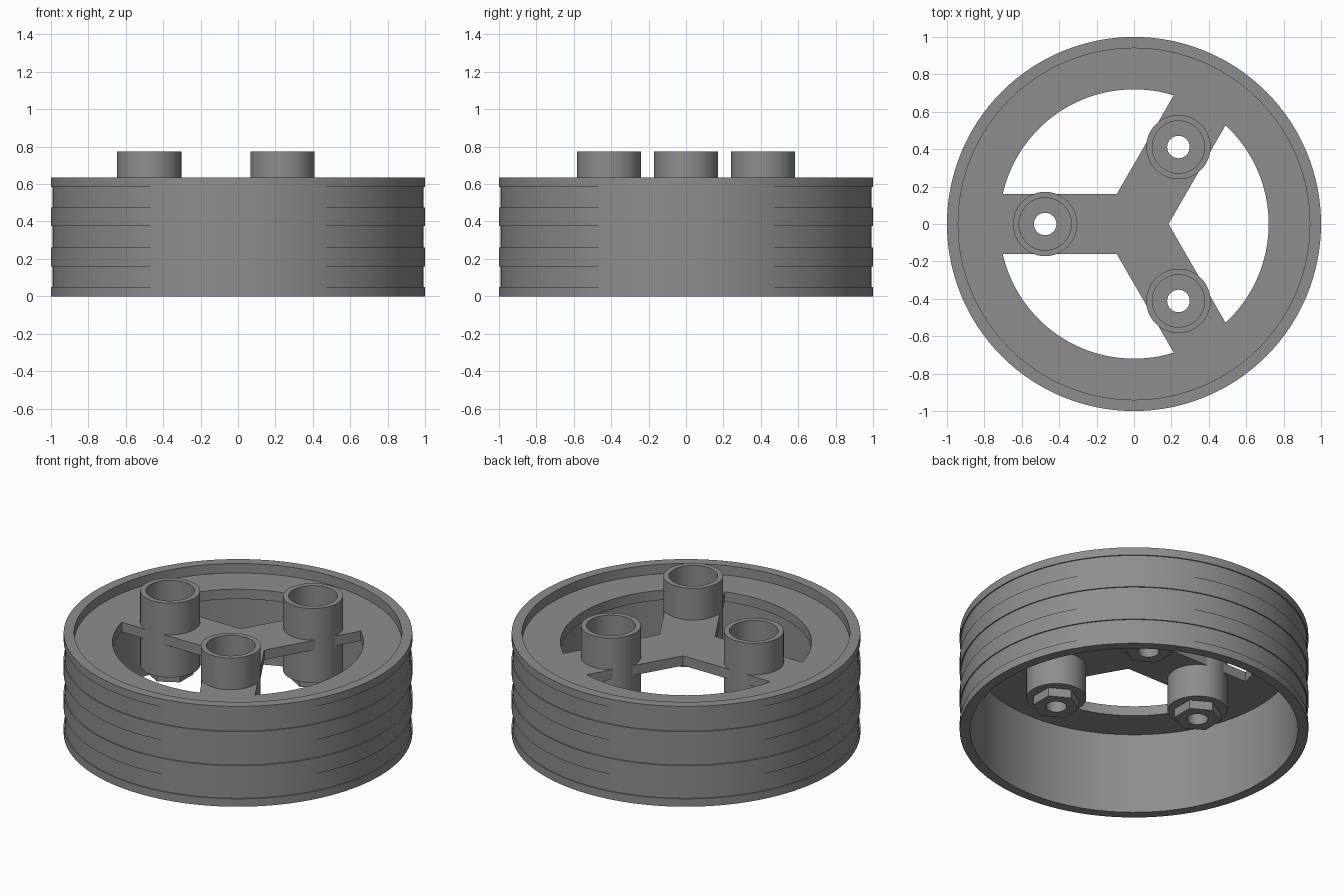
import bpy, bmesh, math
from mathutils import Matrix

if "Cube" in bpy.data.objects:
    bpy.data.objects.remove(bpy.data.objects["Cube"])

grey = bpy.data.materials.new("mid grey")
grey.diffuse_color = (0.27, 0.27, 0.27, 1)
grey.use_nodes = True
grey.node_tree.nodes["Principled BSDF"].inputs["Base Color"].default_value = grey.diffuse_color


def finish(name, bm, smooth=True):
    bmesh.ops.remove_doubles(bm, verts=bm.verts, dist=1e-5)
    bmesh.ops.recalc_face_normals(bm, faces=bm.faces)
    mesh = bpy.data.meshes.new(name)
    bm.to_mesh(mesh)
    bm.free()
    ob = bpy.data.objects.new(name, mesh)
    bpy.context.collection.objects.link(ob)
    mesh.materials.append(grey)
    if smooth:
        shade(ob)
    return ob


def shade(ob):
    bpy.ops.object.select_all(action='DESELECT')
    ob.select_set(True)
    bpy.context.view_layer.objects.active = ob
    bpy.ops.object.shade_smooth_by_angle(angle=math.radians(30))


def lathe(bm, profile, steps, closed):
    """Revolve (radius, height) points around the z axis."""
    vs = [bm.verts.new((r, 0, z)) for r, z in profile]
    n = len(vs)
    es = [bm.edges.new((vs[i], vs[(i + 1) % n])) for i in range(n if closed else n - 1)]
    bmesh.ops.spin(bm, geom=vs + es, cent=(0, 0, 0), axis=(0, 0, 1),
                   angle=2 * math.pi, steps=steps, use_duplicate=False)
    bmesh.ops.remove_doubles(bm, verts=bm.verts, dist=1e-5)


def prism(bm, pts, z0, z1):
    face = bm.faces.new([bm.verts.new((x, y, z0)) for x, y in pts])
    up = bmesh.ops.extrude_face_region(bm, geom=[face])
    top = [g for g in up["geom"] if isinstance(g, bmesh.types.BMVert)]
    bmesh.ops.translate(bm, verts=top, vec=(0, 0, z1 - z0))


# Rim with shallow outer grooves and a recessed disc
H, WALL, WEB_LOW, WEB_TOP = 0.635, 0.94, 0.513, 0.575
outer = [(1, 0)]
for low, high in ((0.05, 0.16), (0.26, 0.375), (0.475, 0.585)):
    outer += [(1, low), (0.993, low), (0.993, high), (1, high)]
outer += [(1, H)]
bm = bmesh.new()
lathe(bm, [(0, WEB_LOW), (WALL, WEB_LOW), (WALL, 0)] + outer
      + [(WALL, H), (WALL, WEB_TOP), (0, WEB_TOP)], 128, False)
rim = finish("rim_and_spokes", bm, False)

# Cutter: three windows that leave the spokes, and three bores for the sockets
HOLE, HALF, REACH = 0.72, 0.16, 0.475
bm = bmesh.new()
a0 = math.asin(HALF / HOLE)
for k in range(3):
    turn = math.pi / 3 + k * 2 * math.pi / 3
    # window spans between spokes at turn and turn + 120 degrees
    lo, hi = turn + a0, turn + 2 * math.pi / 3 - a0
    pts = [(HOLE * math.cos(lo + (hi - lo) * i / 32),
            HOLE * math.sin(lo + (hi - lo) * i / 32)) for i in range(33)]
    mid, r = turn + math.pi / 3, HALF / math.sin(math.pi / 3)
    pts.append((r * math.cos(mid), r * math.sin(mid)))
    prism(bm, pts, 0.45, 0.61)
    cx, cy = REACH * math.cos(turn), REACH * math.sin(turn)
    prism(bm, [(cx + 0.15 * math.cos(i * math.pi / 16), cy + 0.15 * math.sin(i * math.pi / 16))
               for i in range(32)], 0.45, 0.61)
cutter = finish("window_cutter", bm, False)
cutter.hide_render = True
cutter.hide_viewport = True
mod = rim.modifiers.new("windows", 'BOOLEAN')
mod.operation = 'DIFFERENCE'
mod.solver = 'EXACT'
mod.use_self = True
mod.object = cutter
bpy.context.view_layer.objects.active = rim
bpy.ops.object.modifier_apply(modifier=mod.name)
bpy.data.objects.remove(cutter)
shade(rim)

# Sockets: open cups with a bored hexagonal foot
for k in range(3):
    turn = math.pi / 3 + k * 2 * math.pi / 3
    place = Matrix.Translation((REACH * math.cos(turn), REACH * math.sin(turn), 0))
    bm = bmesh.new()
    lathe(bm, [(0.06, 0.305), (0.172, 0.305), (0.172, 0.775), (0.14, 0.775),
               (0.14, 0.35), (0.06, 0.35)], 48, True)
    bm.transform(place)
    finish(f"socket_{k + 1}", bm)

    # Hexagonal foot: bridge hexagon sides to a 48 sided bore
    bm = bmesh.new()
    N = 48

    def hexagon(i):
        a = 2 * math.pi * i / N
        off = (a - math.pi / 6) % (math.pi / 3) - math.pi / 6
        r = 0.133 * math.cos(math.pi / 6) / math.cos(off)
        return r * math.cos(a), r * math.sin(a)

    rings = []
    for z in (0.25, 0.31):
        rings.append([bm.verts.new((*hexagon(i), z)) for i in range(N)])
        rings.append([bm.verts.new((0.06 * math.cos(2 * math.pi * i / N),
                                    0.06 * math.sin(2 * math.pi * i / N), z)) for i in range(N)])
    o0, i0, o1, i1 = rings
    for p, q in ((o0, i0), (i0, i1), (i1, o1), (o1, o0)):
        for i in range(N):
            j = (i + 1) % N
            bm.faces.new((p[i], p[j], q[j], q[i]))
    bm.transform(place)
    finish(f"hex_foot_{k + 1}", bm)
